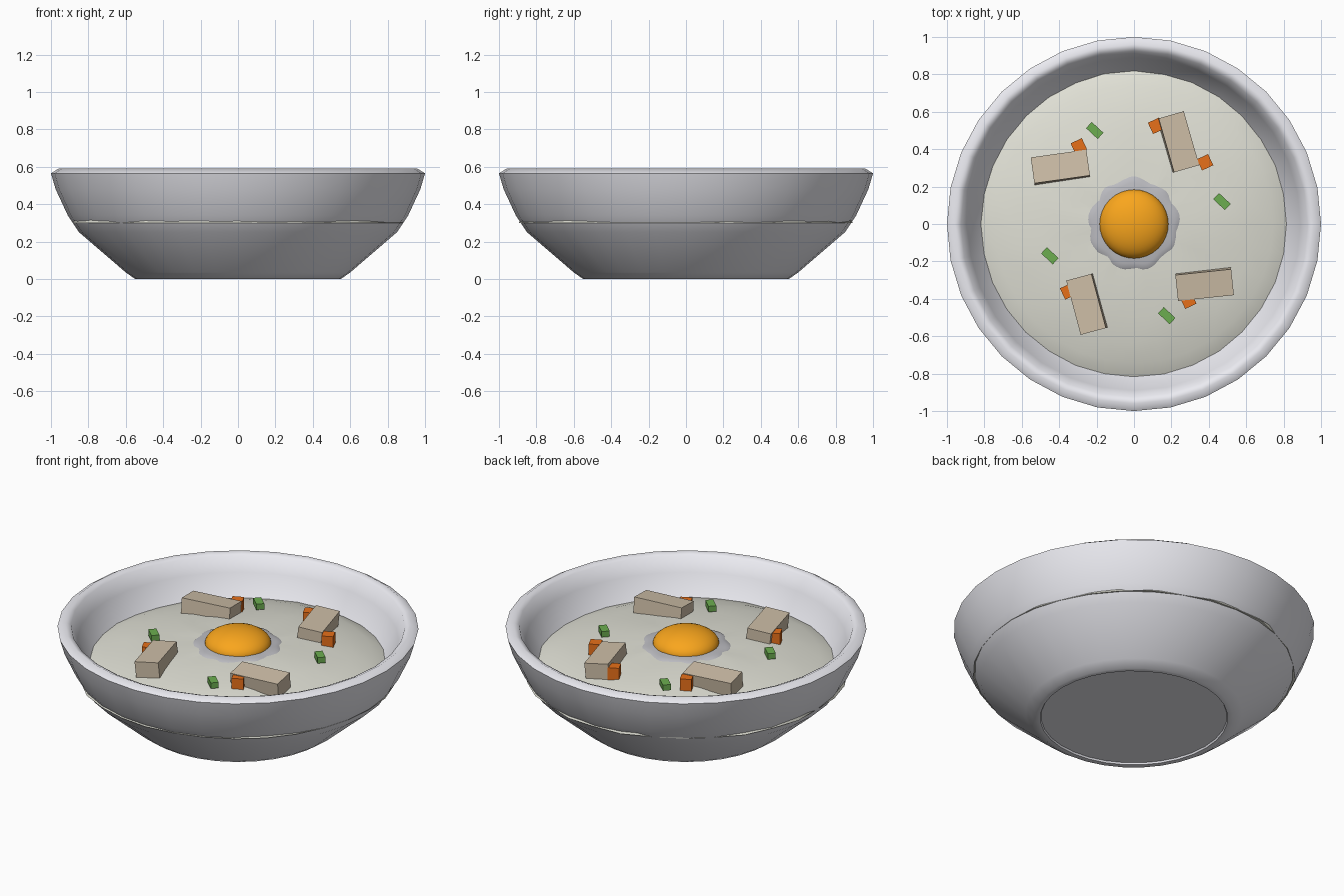
import bpy, bmesh, math, random

if "Cube" in bpy.data.objects:
    bpy.data.objects.remove(bpy.data.objects["Cube"])

random.seed(4)
SEG = 32


def material(name, color):
    m = bpy.data.materials.new(name)
    m.diffuse_color = (*color, 1)
    m.use_nodes = True
    m.node_tree.nodes["Principled BSDF"].inputs["Base Color"].default_value = m.diffuse_color
    return m


def add_object(name, bm, mat=None, smooth=None):
    bmesh.ops.recalc_face_normals(bm, faces=bm.faces)
    mesh = bpy.data.meshes.new(name)
    bm.to_mesh(mesh)
    bm.free()
    ob = bpy.data.objects.new(name, mesh)
    bpy.context.collection.objects.link(ob)
    if mat:
        mesh.materials.append(mat)
    if smooth:
        bpy.ops.object.select_all(action='DESELECT')
        ob.select_set(True)
        bpy.context.view_layer.objects.active = ob
        bpy.ops.object.shade_smooth_by_angle(angle=math.radians(smooth))
    return ob


def lathe(profile, seg=SEG):
    """Revolve (radius, z) points around z; end points lie on the axis."""
    bm = bmesh.new()
    verts = [bm.verts.new((r, 0, z)) for r, z in profile]
    edges = [bm.edges.new(p) for p in zip(verts, verts[1:])]
    bmesh.ops.spin(bm, geom=verts + edges, cent=(0, 0, 0), axis=(0, 0, 1),
                   angle=2 * math.pi, steps=seg)
    bmesh.ops.remove_doubles(bm, verts=bm.verts, dist=0.0005)
    return bm


def dome(radius, height, base, rings):
    """Half-ellipsoid profile with a flat underside."""
    pts = [(0, base)]
    for i in range(rings + 1):
        a = math.pi / 2 * i / rings
        pts.append((radius * math.cos(a), base + height * math.sin(a)))
    pts[-1] = (0, base + height)
    return pts


def block(name, loc, size, angle, mat, tilt=0):
    """Box turned about z by angle, rolled about its long axis by tilt."""
    bm = bmesh.new()
    bmesh.ops.create_cube(bm, size=1)
    ob = add_object(name, bm, mat)
    ob.location, ob.scale = loc, size
    ob.rotation_euler = (math.radians(tilt), 0, math.radians(angle))


bowl_mat = material("glaze", (0.83, 0.83, 0.88))
porridge_mat = material("porridge", (0.75, 0.75, 0.67))
white_mat = material("egg_white", (0.50, 0.50, 0.53))
yolk_mat = material("yolk", (0.95, 0.38, 0.012))
meat_mat = material("meat", (0.62, 0.52, 0.39))
carrot_mat = material("carrot", (0.80, 0.16, 0.01))
green_mat = material("spring_onion", (0.15, 0.42, 0.08))

# Bowl: thick wall, rounded rim and a slightly recessed base
add_object("bowl", lathe([
    (0, 0.01), (0.515, 0.01), (0.52, 0), (0.55, 0), (0.60, 0.035),
    (0.85, 0.25), (0.91, 0.34), (0.975, 0.48), (1.0, 0.565), (0.96, 0.59),
    (0.925, 0.575), (0.89, 0.49), (0.822, 0.375), (0.76, 0.30),
    (0.53, 0.10), (0, 0.08)]), bowl_mat, 60)

# Porridge: shallow, uneven dome poking through the wall
bm = lathe(dome(0.895, 0.17, 0.30, 8))
for v in bm.verts:
    if v.co.z > 0.301:
        v.co.z += random.uniform(-0.004, 0.004)
    r = v.co.xy.length
    if r > 0.86:
        k = 1 + random.uniform(-0.016, 0.016 if v.co.z > 0.301 else 0.006)
        v.co.x *= k
        v.co.y *= k
add_object("porridge", bm, porridge_mat, 50)

# Egg white: thin disc with a wavy edge
bm = lathe(dome(0.24, 0.022, 0.46, 6), 64)
for v in bm.verts:
    a = math.atan2(v.co.y, v.co.x)
    k = 1.02 + 0.03 * math.sin(9 * a) + 0.015 * math.sin(4 * a + 1)
    v.co.x *= k
    v.co.y *= k
add_object("egg_white", bm, white_mat, 50)

# Yolk: flattened sphere, half sunk
bm = bmesh.new()
bmesh.ops.create_uvsphere(bm, u_segments=32, v_segments=16, radius=0.185)
yolk = add_object("egg_yolk", bm, yolk_mat, 50)
yolk.location.z, yolk.scale.z = 0.468, 0.5

# Meat pieces, following the slope of the dome
for i, (x, y, a, t) in enumerate([(-0.393, 0.302, 8, -6), (0.235, 0.438, -74, -6),
                                  (-0.251, -0.428, -75, 6), (0.377, -0.321, 6, 6)]):
    block(f"meat_piece_{i + 1}", (x, y, 0.46), (0.30, 0.14, 0.11), a, meat_mat, t)

# Carrot cubes
for i, (x, y) in enumerate([(-0.295, 0.415), (0.118, 0.525), (0.38, 0.33),
                            (-0.352, -0.36), (0.29, -0.41)]):
    block(f"carrot_cube_{i + 1}", (x, y, 0.46), (0.066, 0.066, 0.085), 25, carrot_mat)

# Spring onion bits
for i, (x, y) in enumerate([(-0.21, 0.50), (0.47, 0.12), (-0.45, -0.17), (0.175, -0.49)]):
    block(f"spring_onion_{i + 1}", (x, y, 0.465), (0.085, 0.045, 0.035), -43, green_mat)
